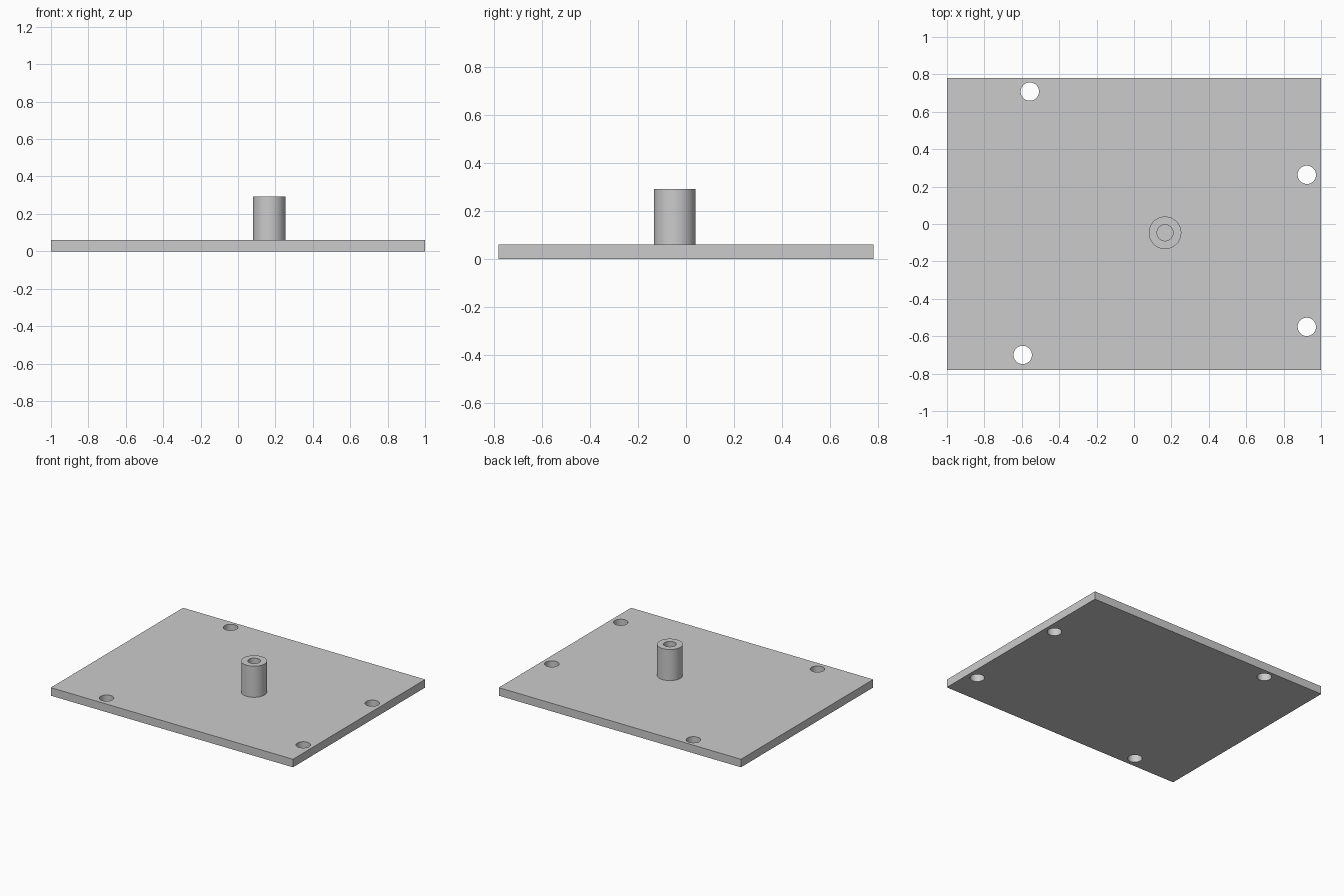
import bpy

if "Cube" in bpy.data.objects:
    bpy.data.objects.remove(bpy.data.objects["Cube"])

PLATE_T = 0.06
POST = (0.166, -0.047)
HOLES = [(-0.557, 0.708), (0.924, 0.263), (0.924, -0.55), (-0.595, -0.70)]

grey = bpy.data.materials.new("light grey")
grey.diffuse_color = (0.6, 0.6, 0.6, 1)
grey.use_nodes = True
grey.node_tree.nodes["Principled BSDF"].inputs["Base Color"].default_value = grey.diffuse_color


def cylinder(name, x, y, r, z0, z1):
    bpy.ops.mesh.primitive_cylinder_add(vertices=64, radius=r, depth=z1 - z0,
                                        location=(x, y, (z0 + z1) / 2))
    ob = bpy.context.object
    ob.name = name
    ob.data.materials.append(grey)
    return ob


def cut(ob, cutter):
    m = ob.modifiers.new("cut", 'BOOLEAN')
    m.operation = 'DIFFERENCE'
    m.solver = 'EXACT'
    m.object = cutter
    bpy.ops.object.select_all(action='DESELECT')
    ob.select_set(True)
    bpy.context.view_layer.objects.active = ob
    bpy.ops.object.modifier_apply(modifier=m.name)
    bpy.data.objects.remove(cutter)


def smooth(ob):
    bpy.ops.object.select_all(action='DESELECT')
    ob.select_set(True)
    bpy.context.view_layer.objects.active = ob
    bpy.ops.object.shade_smooth_by_angle()


# Base plate with four through holes
bpy.ops.mesh.primitive_cube_add(size=1, location=(0, 0, PLATE_T / 2))
plate = bpy.context.object
plate.name = "base_plate"
plate.scale = (2, 1.56, PLATE_T)
bpy.ops.object.transform_apply(location=False, rotation=False, scale=True)
plate.data.materials.append(grey)
for x, y in HOLES:
    cut(plate, cylinder("hole_cutter", x, y, 0.049, -0.05, PLATE_T + 0.05))
smooth(plate)

# Hollow post standing on the plate, bored down to the plate surface
post = cylinder("hollow_post", *POST, 0.087, PLATE_T, 0.292)
cut(post, cylinder("bore_cutter", *POST, 0.043, PLATE_T - 0.05, 0.35))
smooth(post)
